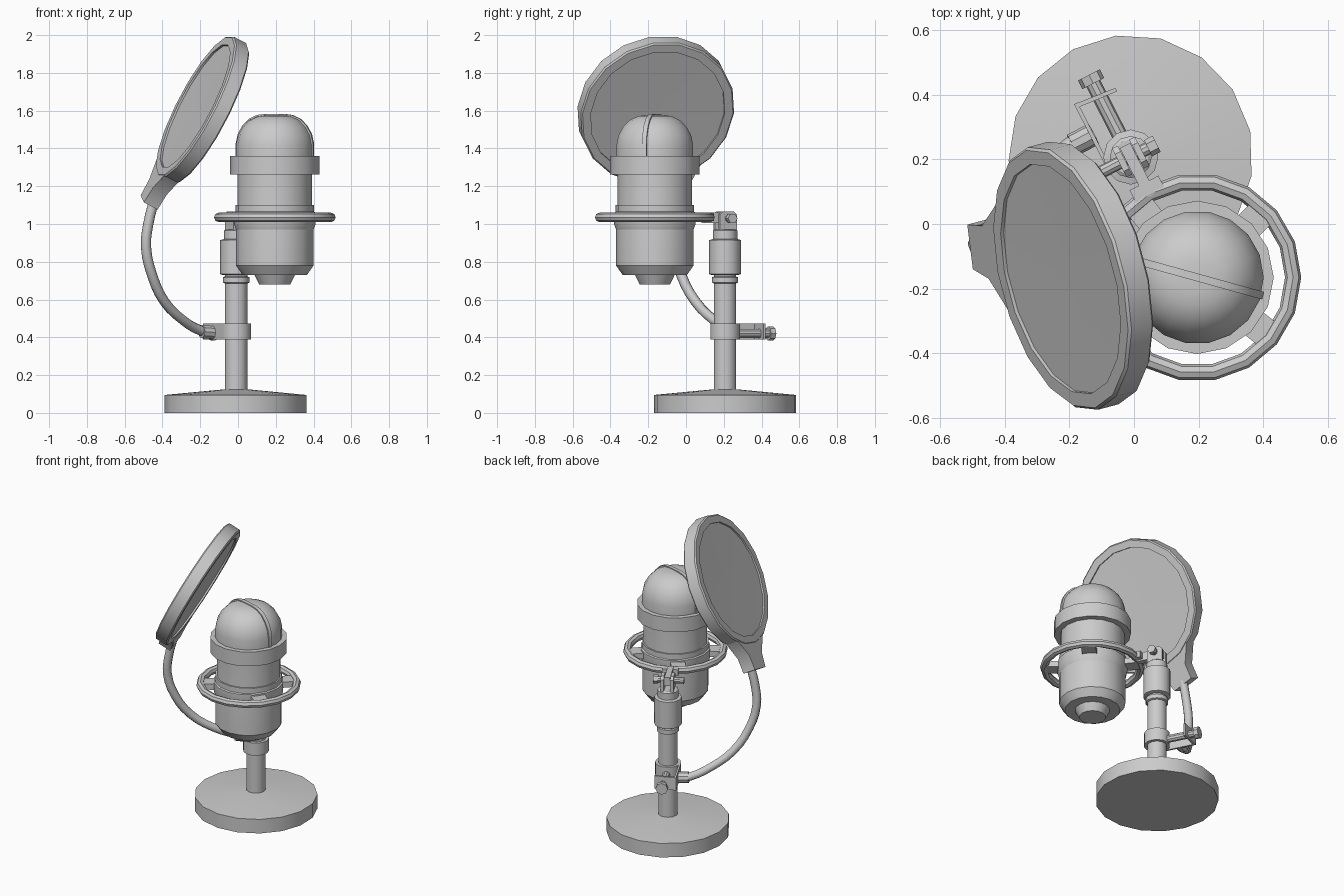
import bpy, bmesh
from math import sin, cos, pi, radians
from mathutils import Matrix, Vector

if "Cube" in bpy.data.objects:
    bpy.data.objects.remove(bpy.data.objects["Cube"])


def finish(name, bm, matrix):
    bmesh.ops.remove_doubles(bm, verts=bm.verts, dist=1e-5)
    bmesh.ops.recalc_face_normals(bm, faces=bm.faces)
    me = bpy.data.meshes.new(name)
    bm.to_mesh(me)
    bm.free()
    ob = bpy.data.objects.new(name, me)
    bpy.context.collection.objects.link(ob)
    ob.matrix_world = matrix
    bpy.ops.object.select_all(action='DESELECT')
    ob.select_set(True)
    bpy.context.view_layer.objects.active = ob
    bpy.ops.object.shade_smooth_by_angle(angle=radians(32))
    return ob


def lathe(name, profile, matrix=Matrix(), n=16, closed=False, start=0.0):
    """Revolve (radius, z) points about local z."""
    bm = bmesh.new()
    rings = [[bm.verts.new((r * cos(start + 2 * pi * i / n), r * sin(start + 2 * pi * i / n), z))
              for i in range(n)] for r, z in profile]
    pairs = list(zip(rings, rings[1:]))
    if closed:
        pairs.append((rings[-1], rings[0]))
    for a, b in pairs:
        for i in range(n):
            bm.faces.new((a[i], a[(i + 1) % n], b[(i + 1) % n], b[i]))
    if not closed:
        bm.faces.new(rings[0])
        bm.faces.new(rings[-1])
    return finish(name, bm, matrix)


def prism(name, pts, z0, z1, matrix=Matrix()):
    """Extrude a flat outline along local z."""
    bm = bmesh.new()
    lo = [bm.verts.new((x, y, z0)) for x, y in pts]
    hi = [bm.verts.new((x, y, z1)) for x, y in pts]
    bm.faces.new(lo)
    bm.faces.new(hi)
    for i in range(len(pts)):
        j = (i + 1) % len(pts)
        bm.faces.new((lo[i], lo[j], hi[j], hi[i]))
    return finish(name, bm, matrix)


def box(name, x0, x1, y0, y1, z0, z1, matrix=Matrix()):
    return prism(name, [(x0, y0), (x1, y0), (x1, y1), (x0, y1)], z0, z1, matrix)


def rod(name, a, b, r, frame=Matrix(), n=10):
    a, b = Vector(a), Vector(b)
    d = b - a
    m = frame @ Matrix.Translation(a) @ d.to_track_quat('Z', 'Y').to_matrix().to_4x4()
    return lathe(name, [(r, 0), (r, d.length)], m, n)


T = Matrix.Translation

# Weighted base and telescoping pole
pole = T((-0.01, 0.207, 0))
lathe("base", [(.378, 0), (.378, .095), (.06, .125)], pole, 17, start=radians(97))
lathe("pole", [(.06, .1), (.06, .74)], pole, 14)
lathe("pole_collar", [(.06, .685), (.07, .69), (.07, .718), (.06, .722)], pole, 14)
lathe("pole_sleeve", [(.07, .73), (.085, .735), (.085, .915), (.065, .92), (.065, .965), (.055, .972)], pole, 12)

# Swivel joint: local y points away from the microphone
joint = pole @ Matrix.Rotation(radians(27), 4, 'Z')
for s in (-1, 1):
    lug = joint @ Matrix(((0, 0, 1, 0), (1, 0, 0, 0), (0, 1, 0, 0), (0, 0, 0, 1)))
    prism("swivel_lug", [(-.05, .965), (.05, .965), (.05, 1.05), (.03, 1.067), (-.03, 1.067), (-.05, 1.05)],
          s * .03 - .01, s * .03 + .01, lug)
rod("swivel_bolt", (-.1, 0, 1.03), (.085, 0, 1.03), .02, joint)
rod("swivel_bolt_head", (.06, 0, 1.03), (.09, 0, 1.03), .028, joint, 6)
box("ring_arm", -.018, .018, -.13, .04, 1.005, 1.062, joint)
box("ring_arm_foot", -.05, .05, -.135, -.09, 1.015, 1.058, joint)

# Clamp holding the filter arm
lathe("clamp_collar", [(.08, .388), (.08, .473)], joint, 14)
box("clamp_side_plate", -.082, -.07, 0, .225, .388, .473, joint)
prism("clamp_end_plate", [(-.082, .225), (-.07, .21), (.055, .2), (.055, .212)], .388, .473, joint)
rod("clamp_screw", (0, .06, .42), (0, .27, .42), .024, joint)
rod("clamp_knob", (0, .255, .42), (0, .285, .42), .038, joint, 8)
rod("arm_socket", (-.07, .115, .425), (-.145, .115, .43), .036, joint)

# Microphone body
mic_xy = T((.195, -.165, 0))
lathe("mic_tail", [(.082, .68), (.11, .735)], mic_xy, 14)
lathe("mic_body", [(.17, .73), (.205, .78), (.205, .98), (.198, 1.08), (.198, 1.28)], mic_xy, 16)
lathe("mic_waist_band", [(.203, .965), (.216, 1.0), (.216, 1.06), (.207, 1.065), (.207, 1.1), (.195, 1.1)],
      mic_xy, 16)
lathe("mic_shoulder_ring", [(.19, 1.263), (.237, 1.263), (.237, 1.36), (.19, 1.36)], mic_xy, 16, True)
dome = [(.206, 1.35), (.206, 1.42), (.195, 1.47), (.17, 1.515), (.135, 1.55), (.09, 1.571), (.045, 1.577)]
lathe("mic_dome", dome + [(.001, 1.578)], mic_xy, 18)

# Raised seam over the dome
half = [(r + .006, z + .006) for r, z in dome]
seam = mic_xy @ Matrix.Rotation(radians(-15.5), 4, 'Z') @ Matrix.Rotation(pi / 2, 4, 'X')
prism("dome_seam", half + [(-r, z) for r, z in reversed(half)], -.012, .012, seam)

# Suspension ring with four pads
k = 8
lathe("suspension_ring", [(.297 + .025 * cos(2 * pi * i / k), 1.035 + .025 * sin(2 * pi * i / k))
                          for i in range(k)], mic_xy, 18, True)
for i in range(4):
    box("suspension_pad", .19, .285, -.045, .045, 1.012, 1.05,
        mic_xy @ Matrix.Rotation(radians(-39 + 84 * i), 4, 'Z'))

# Bent arm of the filter
path = [(-.15, .27, .425), (-.2, .24, .437), (-.29, .15, .49), (-.39, .05, .59),
        (-.455, -.025, .73), (-.487, -.06, .88), (-.475, -.065, 1.0), (-.44, -.06, 1.14)]
cu = bpy.data.curves.new("filter_arm", 'CURVE')
cu.dimensions = '3D'
cu.bevel_depth = .027
cu.bevel_resolution = 2
cu.resolution_u = 3
cu.use_fill_caps = True
sp = cu.splines.new('BEZIER')
sp.bezier_points.add(len(path) - 1)
for p, co in zip(sp.bezier_points, path):
    p.co = co
    p.handle_left_type = p.handle_right_type = 'AUTO'
bpy.context.collection.objects.link(bpy.data.objects.new("filter_arm", cu))

# Tilted round filter: local z faces the microphone
n = Vector((.862, .23, -.45)).normalized()
u = Vector((.435, .116, .89))
u = (u - n * u.dot(n)).normalized()
h = u.cross(n)
filt = T((-.188, -.16, 1.605)) @ Matrix((h, u, n)).transposed().to_4x4()
lathe("filter_rim", [(.367, -.045), (.412, -.045), (.42, -.037), (.42, .037), (.412, .045), (.367, .045)],
      filt, 18, True)
lathe("filter_screen", [(.001, -.03), (.37, -.034), (.37, .034), (.001, .03)], filt, 18)

# Tapered handle joining the rim to the arm
handle = filt @ Matrix.Rotation(radians(17), 4, 'Z')
prism("filter_handle", [(-.17, -.375), (-.085, -.48), (-.072, -.575), (.072, -.575), (.085, -.48), (.17, -.375)],
      -.042, .042, handle)
